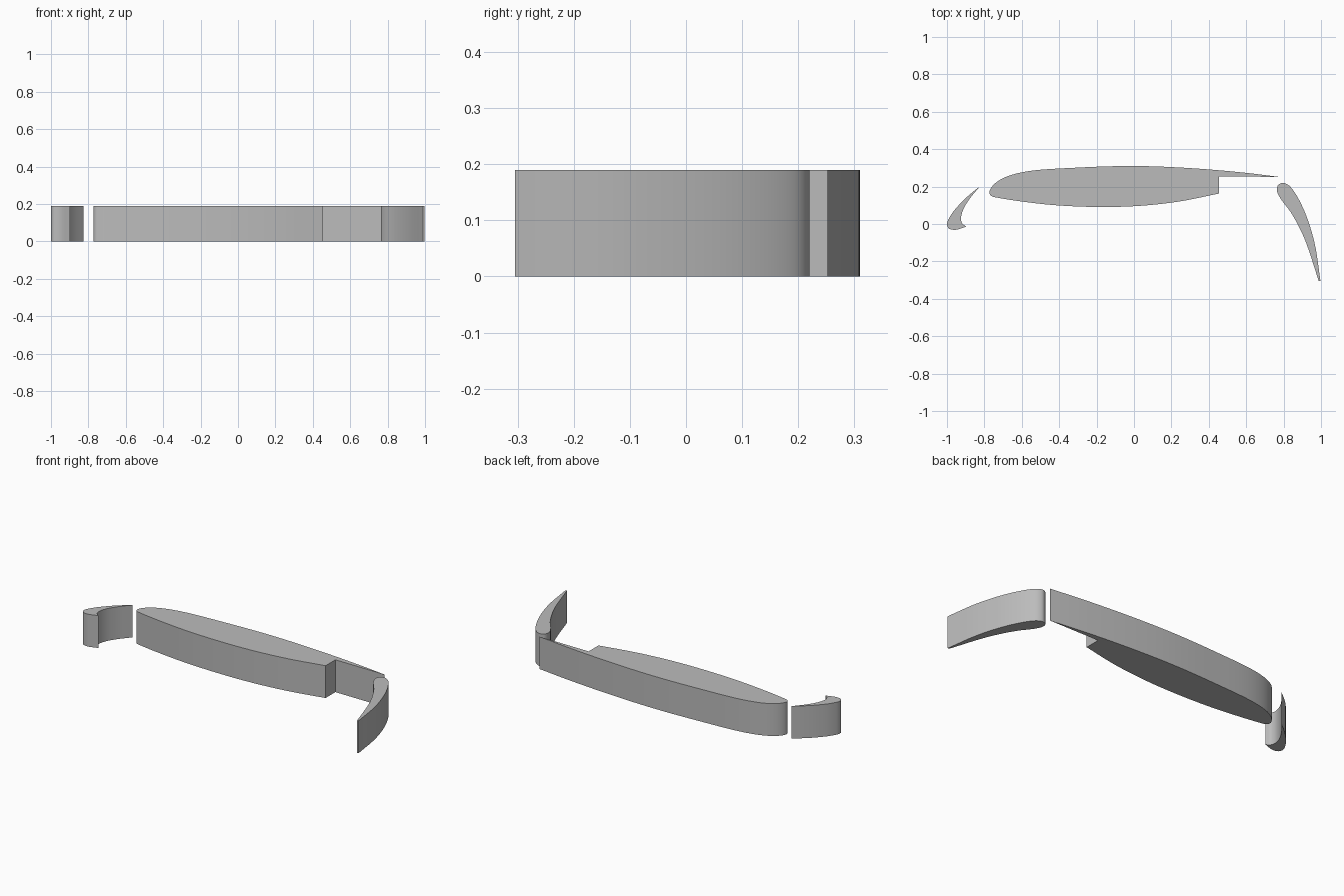
import bpy, bmesh, math
from mathutils import Vector

HEIGHT = 0.19
STEPS = 6

cube = bpy.data.objects.get("Cube")
if cube:
    bpy.data.objects.remove(cube, do_unlink=True)

grey = bpy.data.materials.new("light grey")
grey.use_nodes = True
colour = (0.5, 0.5, 0.5, 1)
grey.diffuse_color = colour
grey.node_tree.nodes["Principled BSDF"].inputs["Base Color"].default_value = colour


def smooth_run(points):
    """Curve through the points, without the final one."""
    p = [Vector(q) for q in points]
    p = [2 * p[0] - p[1]] + p + [2 * p[-1] - p[-2]]
    out = []
    for a, b, c, d in zip(p, p[1:], p[2:], p[3:]):
        # Centripetal spacing keeps tight noses free of overshoot
        t1 = (b - a).length ** 0.5
        t2 = t1 + (c - b).length ** 0.5
        t3 = t2 + (d - c).length ** 0.5
        for i in range(STEPS):
            t = t1 + (t2 - t1) * i / STEPS
            ab = a.lerp(b, t / t1)
            bc = b.lerp(c, (t - t1) / (t2 - t1))
            cd = c.lerp(d, (t - t2) / (t3 - t2))
            out.append(ab.lerp(bc, t / t2).lerp(bc.lerp(cd, (t - t1) / (t3 - t1)), (t - t1) / (t2 - t1)))
    return out


def extrude_section(name, runs):
    """Join curved runs into a closed section and extrude it upward."""
    outline = []
    for run in runs:
        outline += smooth_run(run) if len(run) > 2 else [Vector(run[0])]
    bm = bmesh.new()
    face = bm.faces.new([bm.verts.new((p.x, p.y, 0)) for p in outline])
    extruded = bmesh.ops.extrude_face_region(bm, geom=[face])["geom"]
    top = [v for v in extruded if isinstance(v, bmesh.types.BMVert)]
    bmesh.ops.translate(bm, verts=top, vec=(0, 0, HEIGHT))
    bmesh.ops.recalc_face_normals(bm, faces=bm.faces)
    mesh = bpy.data.meshes.new(name)
    bm.to_mesh(mesh)
    bm.free()
    mesh.materials.append(grey)
    obj = bpy.data.objects.new(name, mesh)
    bpy.context.collection.objects.link(obj)
    bpy.ops.object.select_all(action="DESELECT")
    obj.select_set(True)
    bpy.context.view_layer.objects.active = obj
    bpy.ops.object.shade_smooth_by_angle(angle=math.radians(30))


# Main wing: curved skin, then the stepped cove at the trailing end
tip, cove, corner = (0.775, 0.252), (0.455, 0.254), (0.455, 0.163)
extrude_section("main_wing", [
    [corner, (0.24, 0.12), (0.03, 0.097), (-0.18, 0.091), (-0.4, 0.099),
     (-0.56, 0.115), (-0.72, 0.139), (-0.763, 0.15), (-0.773, 0.17), (-0.755, 0.205),
     (-0.7, 0.245), (-0.58, 0.28), (-0.29, 0.302), (0, 0.31),
     (0.28, 0.3), (0.565, 0.277), tip],
    [tip, cove],
    [cove, corner],
])

# Leading slat: rounded outer skin and a hollow inner side
slat_tip, slat_heel = (-0.825, 0.2), (-0.897, -0.014)
extrude_section("leading_slat", [
    [slat_tip, (-0.88, 0.156), (-0.93, 0.108), (-0.98, 0.046), (-1.0, 0),
     (-0.99, -0.024), (-0.955, -0.031), slat_heel],
    [slat_heel, (-0.918, 0.003), (-0.925, 0.03), (-0.913, 0.077), (-0.88, 0.133), slat_tip],
])

# Trailing flap: teardrop with a thin blunt end
flap_in, flap_out = (0.988, -0.305), (0.997, -0.305)
extrude_section("trailing_flap", [
    [flap_out, (0.965, -0.1), (0.912, 0.067), (0.855, 0.175), (0.823, 0.21),
     (0.794, 0.22), (0.77, 0.207), (0.764, 0.18), (0.783, 0.137), (0.84, 0.06),
     (0.91, -0.075), flap_in],
    [flap_in, flap_out],
])
